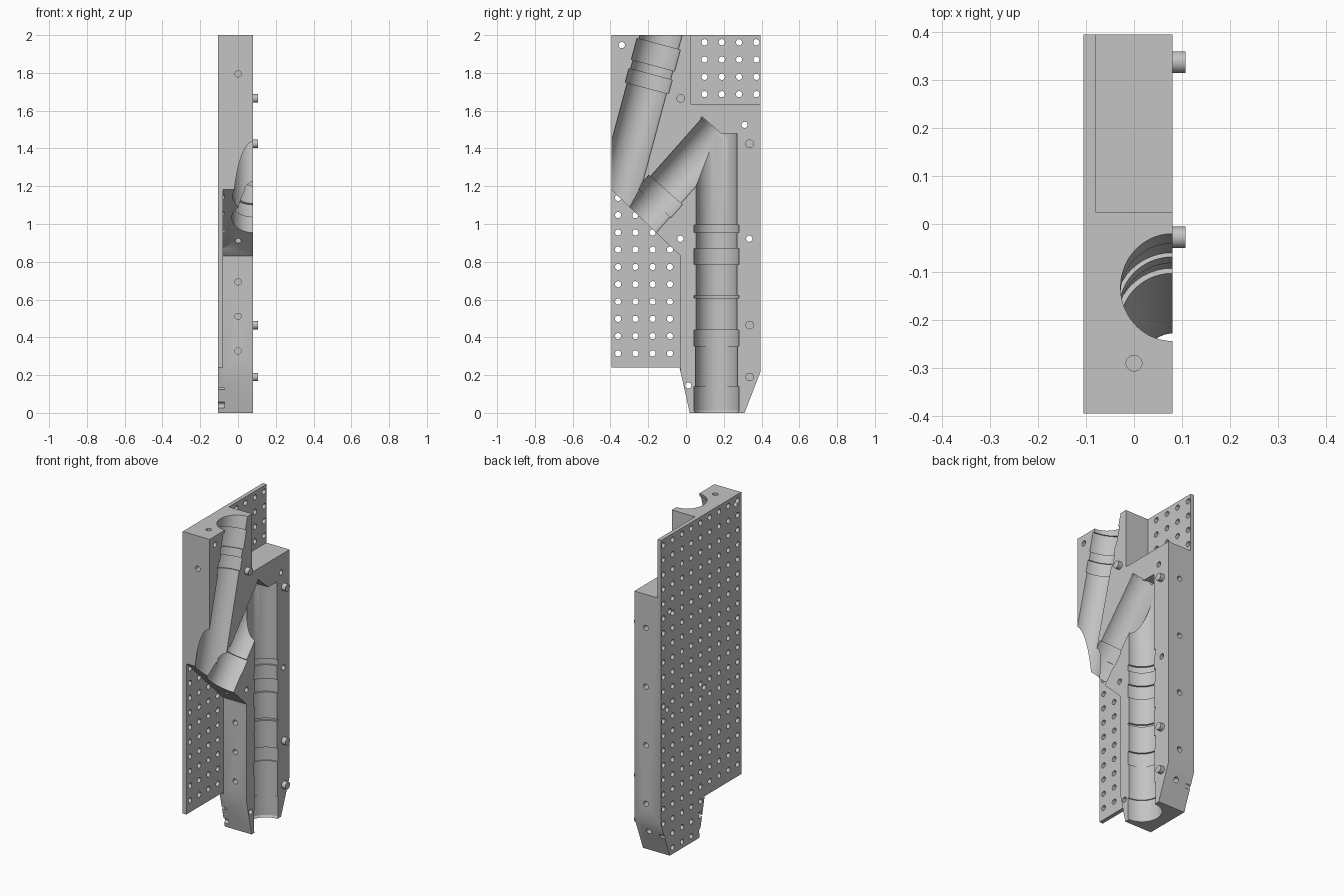
import bpy, bmesh, math
from mathutils import Vector

cube = bpy.data.objects.get("Cube")
if cube:
    bpy.data.objects.remove(cube, do_unlink=True)

BACK, STEP, FACE = -0.105, -0.08, 0.08   # rear side, thin plate front, parting face

grey = bpy.data.materials.new("plain_grey")
grey.use_nodes = True
grey.diffuse_color = (0.55, 0.55, 0.55, 1)
grey.node_tree.nodes["Principled BSDF"].inputs["Base Color"].default_value = (0.55, 0.55, 0.55, 1)


def finish(bm, name):
    bmesh.ops.recalc_face_normals(bm, faces=bm.faces[:])
    mesh = bpy.data.meshes.new(name)
    bm.to_mesh(mesh)
    bm.free()
    mesh.materials.append(grey)
    obj = bpy.data.objects.new(name, mesh)
    bpy.context.collection.objects.link(obj)
    return obj


def prism(name, outline, x0, x1):
    """Extrude a (y, z) outline along x."""
    bm = bmesh.new()
    face = bm.faces.new([bm.verts.new((x0, y, z)) for y, z in outline])
    side = bmesh.ops.extrude_face_region(bm, geom=[face])["geom"]
    moved = [v for v in side if isinstance(v, bmesh.types.BMVert)]
    bmesh.ops.translate(bm, verts=moved, vec=(x1 - x0, 0, 0))
    return finish(bm, name)


def revolve(bm, origin, axis, profile, sides):
    """Closed solid turned from (distance, radius) steps along an axis."""
    origin, axis = Vector(origin), Vector(axis).normalized()
    u = axis.orthogonal().normalized()
    if abs(axis.x) < 0.5:
        u = Vector((1, 0, 0))
    w = axis.cross(u)
    rings = []
    for t, r in profile:
        ring = []
        for i in range(sides):
            a = 2 * math.pi * (i + 0.5) / sides
            ring.append(bm.verts.new(origin + axis * t + r * (u * math.cos(a) + w * math.sin(a))))
        rings.append(ring)
    for a, b in zip(rings, rings[1:]):
        for i in range(sides):
            j = (i + 1) % sides
            bm.faces.new((a[i], a[j], b[j], b[i]))
    bm.faces.new(rings[0])
    bm.faces.new(rings[-1])


def stepped(spans):
    """Turn (start, end, radius) spans into profile points."""
    return [p for a, b, r in spans for p in ((a, r), (b, r))]


def turned(name, origin, axis, profile, sides=64):
    bm = bmesh.new()
    revolve(bm, origin, axis, profile, sides)
    return finish(bm, name)


def drills(name, holes, radius, sides=20):
    """Many straight pins as one object; holes are (origin, axis, from, to)."""
    bm = bmesh.new()
    for origin, axis, a, b in holes:
        revolve(bm, origin, axis, [(a, radius), (b, radius)], sides)
    return finish(bm, name)


# Main block with tapered foot
body = prism("mould_block", [(-0.395, 2), (0.395, 2), (0.395, 0.22), (0.31, 0), (0.02, 0),
                             (-0.034, 0.24), (-0.395, 0.24)], BACK, FACE)

# Corners cut down to the thin back plate
cutters = [
    prism("upper_corner_cutter", [(0.025, 1.635), (0.5, 1.635), (0.5, 2.1), (0.025, 2.1)], STEP, 0.2),
    prism("lower_corner_cutter", [(-0.028, 0.83), (-0.5, 1.282), (-0.5, 0.1), (-0.028, 0.1)], STEP, 0.2),
]

# Half-round cavities centred on the parting face
WIDE, TUBE = 0.119, 0.108
cutters.append(turned("straight_cavity_cutter", (FACE, 0.162, 0), (0, 0, 1),
    [(-0.05, 0.112), (0, 0.112)] + stepped([
        (0.012, 0.14, WIDE), (0.14, 0.355, 0.112), (0.355, 0.44, WIDE), (0.44, 0.608, TUBE),
        (0.608, 0.622, WIDE), (0.622, 0.785, TUBE), (0.785, 0.87, WIDE), (0.87, 0.955, TUBE),
        (0.955, 0.995, WIDE), (0.995, 1.48, TUBE)])))
tilt = math.radians(15)
cutters.append(turned("leaning_cavity_cutter", (FACE, -0.132, 2), (0, -math.sin(tilt), -math.cos(tilt)),
    stepped([(-0.1, 0.05, TUBE), (0.05, 0.165, WIDE), (0.165, 0.215, 0.11),
             (0.215, 0.29, WIDE), (0.29, 1.2, TUBE)])))
cutters.append(turned("branch_cavity_cutter", (FACE, -0.128, 1.158), (0, 0.664, 0.748),
    stepped([(-0.4, -0.06, WIDE - 0.006), (-0.06, 0.03, WIDE), (0.03, 0.436, TUBE), (0.436, 0.448, 0.113)])))

# Grid of small holes in the back plate
pitch = 0.0915
grid = [((BACK, 0.0065 + pitch * i, 0.0405 + pitch * k), (1, 0, 0), -0.05, 0.033)
        for i in range(-4, 5) for k in range(22) if i > -1 or k > 2]
cutters.append(drills("plate_grid_cutter", grid, 0.0165, 16))

# Through holes in the parting face
through = [(-0.34, 1.947), (0.31, 1.525), (-0.03, 0.922), (0.335, 0.922), (0.012, 0.145)]
cutters.append(drills("through_hole_cutter", [((0, y, z), (1, 0, 0), -0.2, 0.2) for y, z in through], 0.0165))

# Blind holes around the edges
edge = [((0, -0.395, 1.795), (0, 1, 0)), ((0, -0.29, 2), (0, 0, -1)),
        ((0, -0.113, 0.911), (0, 0.692, 0.722)), ((0, 0.366, 0.145), (0, -0.933, 0.36))]
edge += [((0, -0.028, z), (0, 1, 0)) for z in (0.328, 0.511, 0.694)]
edge += [((0, 0.395, 0.328 + 0.366 * k), (0, -1, 0)) for k in range(4)]
cutters.append(drills("edge_hole_cutter", [(o, a, -0.03, 0.05) for o, a in edge], 0.0165))

# Apply the cuts
for cutter in cutters:
    cutter.hide_render = True
    mod = body.modifiers.new(cutter.name, "BOOLEAN")
    mod.operation, mod.solver, mod.object = "DIFFERENCE", "EXACT", cutter
bpy.context.view_layer.update()
cut_mesh = bpy.data.meshes.new_from_object(body.evaluated_get(bpy.context.evaluated_depsgraph_get()))
body.modifiers.clear()
body.data = cut_mesh
for cutter in cutters:
    bpy.data.objects.remove(cutter, do_unlink=True)

# Locating pegs on the parting face
pegs = [drills("locating_peg_%d" % (n + 1), [((FACE, y, z), (1, 0, 0), -0.02, 0.027)], 0.0225, 32)
        for n, (y, z) in enumerate([(-0.028, 1.665), (0.337, 1.425), (0.337, 0.465), (0.337, 0.19)])]

# Smooth the round surfaces, keep edges sharp
bpy.ops.object.select_all(action="DESELECT")
for obj in [body] + pegs:
    obj.select_set(True)
bpy.context.view_layer.objects.active = body
bpy.ops.object.shade_smooth_by_angle(angle=math.radians(30))
